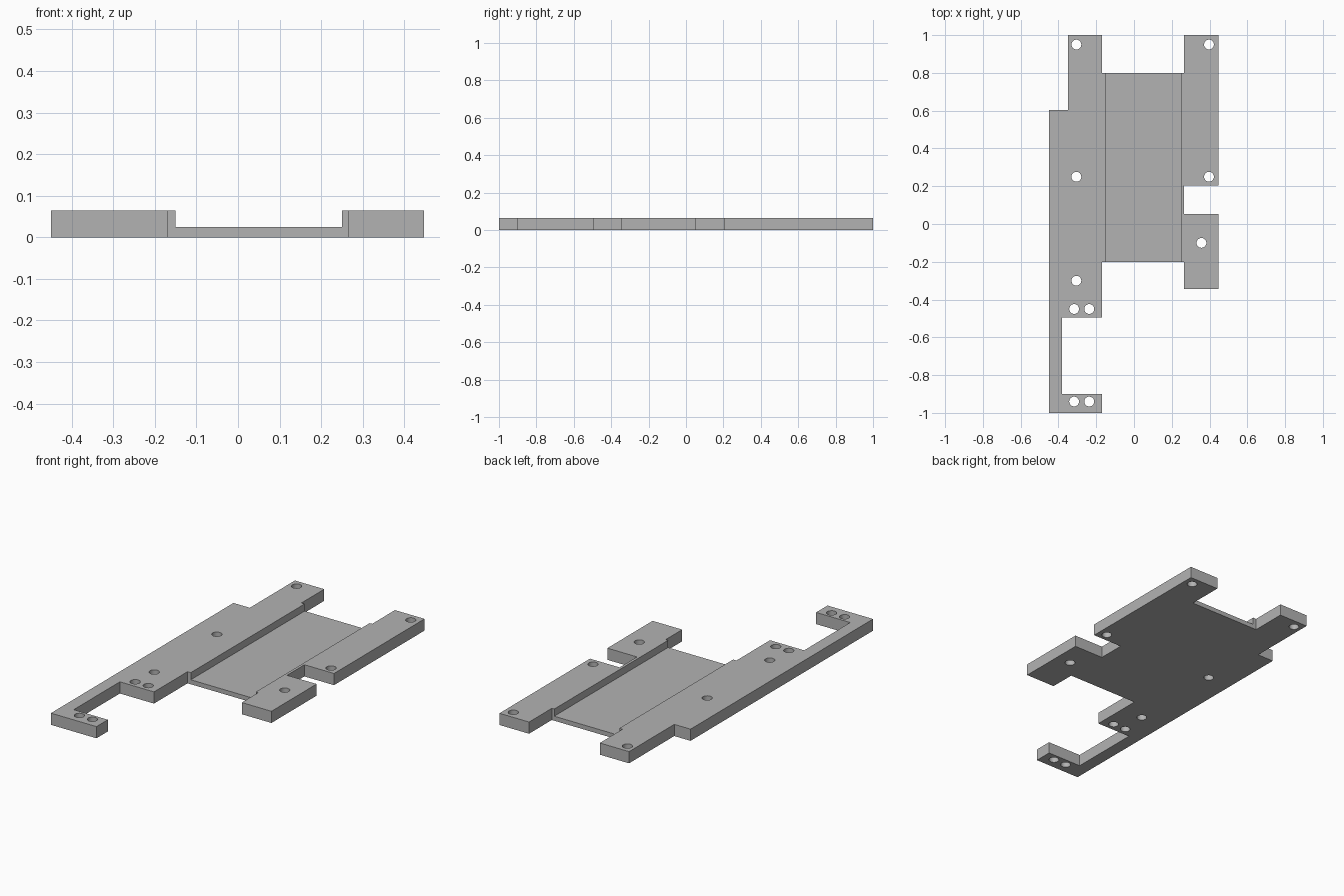
import bpy, bmesh
from mathutils import Matrix

if "Cube" in bpy.data.objects:
    bpy.data.objects.remove(bpy.data.objects["Cube"])

HEIGHT, FLOOR, HOLE_R = 0.065, 0.025, 0.026

grey = bpy.data.materials.new("plain grey")
grey.diffuse_color = (0.45, 0.45, 0.45, 1)
grey.use_nodes = True
grey.node_tree.nodes["Principled BSDF"].inputs["Base Color"].default_value = grey.diffuse_color


def to_object(name, bm):
    bmesh.ops.recalc_face_normals(bm, faces=bm.faces)
    mesh = bpy.data.meshes.new(name)
    bm.to_mesh(mesh)
    bm.free()
    mesh.materials.append(grey)
    obj = bpy.data.objects.new(name, mesh)
    bpy.context.collection.objects.link(obj)
    return obj


def cut(target, cutter):
    mod = target.modifiers.new(cutter.name, 'BOOLEAN')
    mod.operation, mod.solver, mod.object = 'DIFFERENCE', 'EXACT', cutter
    bpy.context.view_layer.objects.active = target
    bpy.ops.object.modifier_apply(modifier=mod.name)
    bpy.data.objects.remove(cutter)


# Plate: one outline, counter-clockwise from the front left corner
outline = [
    (-0.45, -1), (-0.17, -1), (-0.17, -0.9), (-0.38, -0.9),      # hooked arm
    (-0.38, -0.495), (-0.17, -0.495), (-0.17, -0.2),
    (0.265, -0.2), (0.265, -0.345), (0.447, -0.345),             # right tab
    (0.447, 0.052), (0.265, 0.052), (0.265, 0.205), (0.447, 0.205),
    (0.447, 1), (0.265, 1), (0.265, 0.8),                        # right rail
    (-0.17, 0.8), (-0.17, 1), (-0.35, 1), (-0.35, 0.603), (-0.45, 0.603),
]
bm = bmesh.new()
base = bm.faces.new([bm.verts.new((x, y, 0)) for x, y in outline])
top = bmesh.ops.extrude_face_region(bm, geom=[base], use_keep_orig=True)
bmesh.ops.translate(bm, vec=(0, 0, HEIGHT),
                    verts=[v for v in top["geom"] if isinstance(v, bmesh.types.BMVert)])
plate = to_object("mounting_plate", bm)

# Sunken channel between the rails
bm = bmesh.new()
bmesh.ops.create_cube(bm, size=1, matrix=Matrix.Translation((0.05, 0.3, FLOOR + 0.1))
                      @ Matrix.Diagonal((0.4, 1.2, 0.2, 1)))
cut(plate, to_object("channel_cutter", bm))

# Screw holes through the full height
holes = [(-0.305, 0.95), (0.397, 0.95), (-0.305, 0.25), (0.397, 0.25),
         (0.357, -0.1), (-0.305, -0.3), (-0.317, -0.45), (-0.237, -0.45),
         (-0.317, -0.94), (-0.237, -0.94)]
bm = bmesh.new()
for x, y in holes:
    bmesh.ops.create_cone(bm, cap_ends=True, segments=32, radius1=HOLE_R, radius2=HOLE_R,
                          depth=0.3, matrix=Matrix.Translation((x, y, 0)))
cut(plate, to_object("hole_cutter", bm))

# Smooth the hole walls, keep the plate edges sharp
plate.select_set(True)
bpy.context.view_layer.objects.active = plate
bpy.ops.object.shade_smooth_by_angle()
